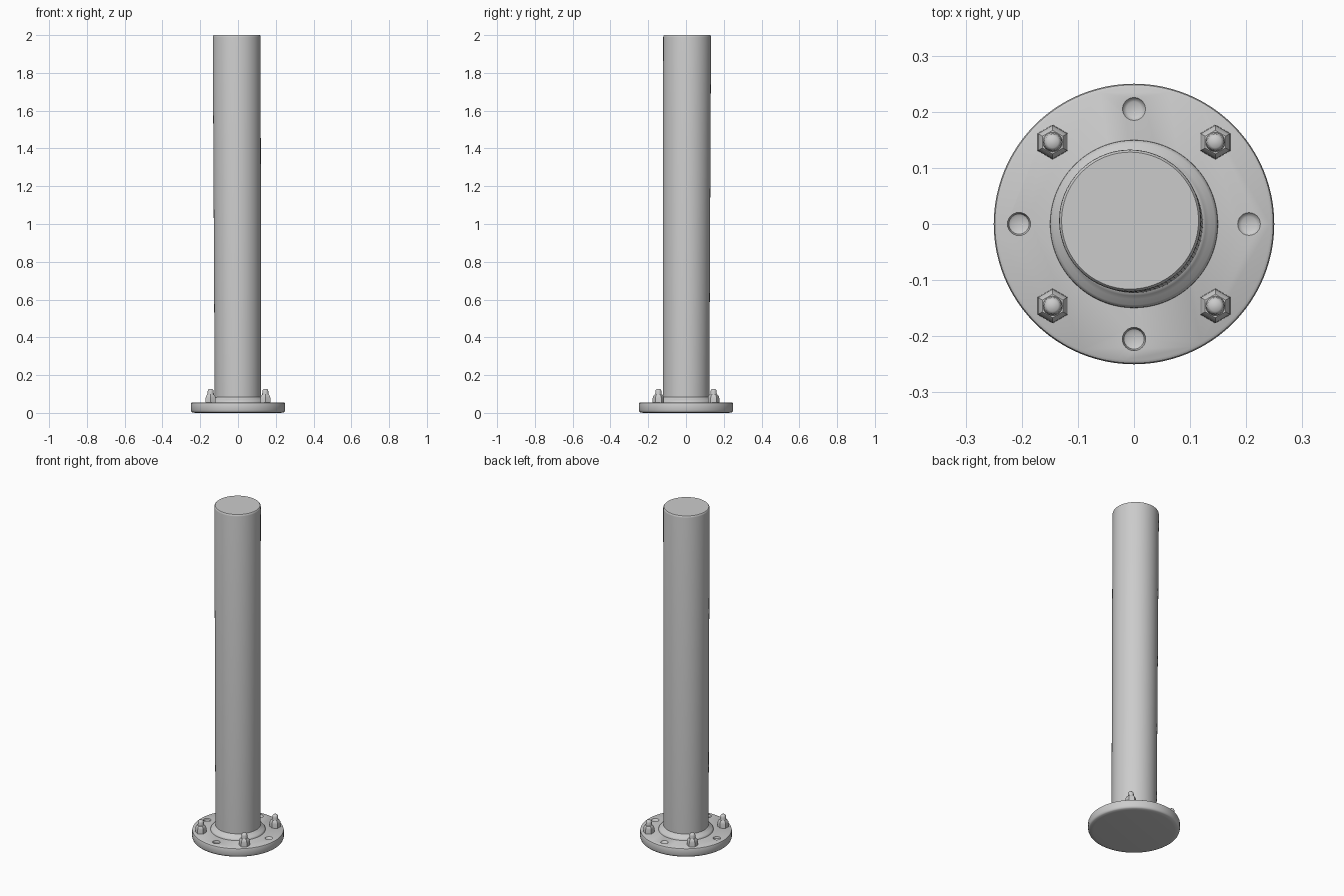
import bpy, bmesh
from math import sin, cos, pi, radians

if "Cube" in bpy.data.objects:
    bpy.data.objects.remove(bpy.data.objects["Cube"])


def lathe(name, profile, sides=96, loc=(0, 0, 0), phase=0.0):
    """Closed solid of revolution from (radius, z) points, bottom to top."""
    bm = bmesh.new()
    rings = []
    for r, z in profile:
        rings.append([bm.verts.new((r * cos(phase + 2 * pi * i / sides),
                                    r * sin(phase + 2 * pi * i / sides), z))
                      for i in range(sides)])
    for a, b in zip(rings, rings[1:]):
        for i in range(sides):
            j = (i + 1) % sides
            bm.faces.new((a[i], a[j], b[j], b[i]))
    bm.faces.new(rings[0][::-1])
    bm.faces.new(rings[-1])
    mesh = bpy.data.meshes.new(name)
    bm.to_mesh(mesh)
    bm.free()
    ob = bpy.data.objects.new(name, mesh)
    ob.location = loc
    bpy.context.collection.objects.link(ob)
    return ob


def smooth(ob, angle=35):
    bpy.ops.object.select_all(action='DESELECT')
    ob.select_set(True)
    bpy.context.view_layer.objects.active = ob
    bpy.ops.object.shade_smooth_by_angle(angle=radians(angle))


# Base flange with softened rim
flange = lathe("base_flange", [(0.222, 0), (0.242, 0.002), (0.247, 0.006),
                               (0.25, 0.014), (0.25, 0.047), (0.248, 0.052),
                               (0.243, 0.055)])

# Shallow empty bolt holes, one on each axis
hole_depths = {(0, -1): 0.016, (-1, 0): 0.012, (0, 1): 0.008, (1, 0): 0.006}
for (dx, dy), d in hole_depths.items():
    cutter = lathe("hole_cutter", [(0.013, 0.055 - d), (0.018, 0.058 - d),
                                   (0.021, 0.056), (0.021, 0.09)], 24,
                   (dx * 0.205, dy * 0.205, 0))
    cutter.hide_render = True
    mod = flange.modifiers.new("hole", 'BOOLEAN')
    mod.operation = 'DIFFERENCE'
    mod.object = cutter
    bpy.context.view_layer.objects.active = flange
    bpy.ops.object.modifier_apply(modifier=mod.name)
    bpy.data.objects.remove(cutter)
smooth(flange)

# Weld collar around the foot of the post
smooth(lathe("weld_collar", [(0.15, 0.05), (0.149, 0.06), (0.144, 0.066),
                             (0.134, 0.072), (0.128, 0.078), (0.122, 0.084)]), 50)

# Post, leaning very slightly toward -x and +y
post = lathe("post", [(0.123, 0.05), (0.1265, 1.99), (0.1255, 1.996), (0.122, 2.0)])
for v in post.data.vertices:
    v.co.x -= 0.0035 * v.co.z
    v.co.y += 0.003 * v.co.z
smooth(post)

# Four studs with hex nuts
for sx in (-1, 1):
    for sy in (-1, 1):
        at = (sx * 0.145, sy * 0.146, 0)
        smooth(lathe("hex_nut", [(0.031, 0.05), (0.030, 0.08), (0.027, 0.090),
                                 (0.021, 0.097)], 6, at, pi / 2), 25)
        smooth(lathe("stud", [(0.018, 0.09), (0.016, 0.112), (0.0145, 0.121),
                              (0.010, 0.126)], 24, at), 50)
